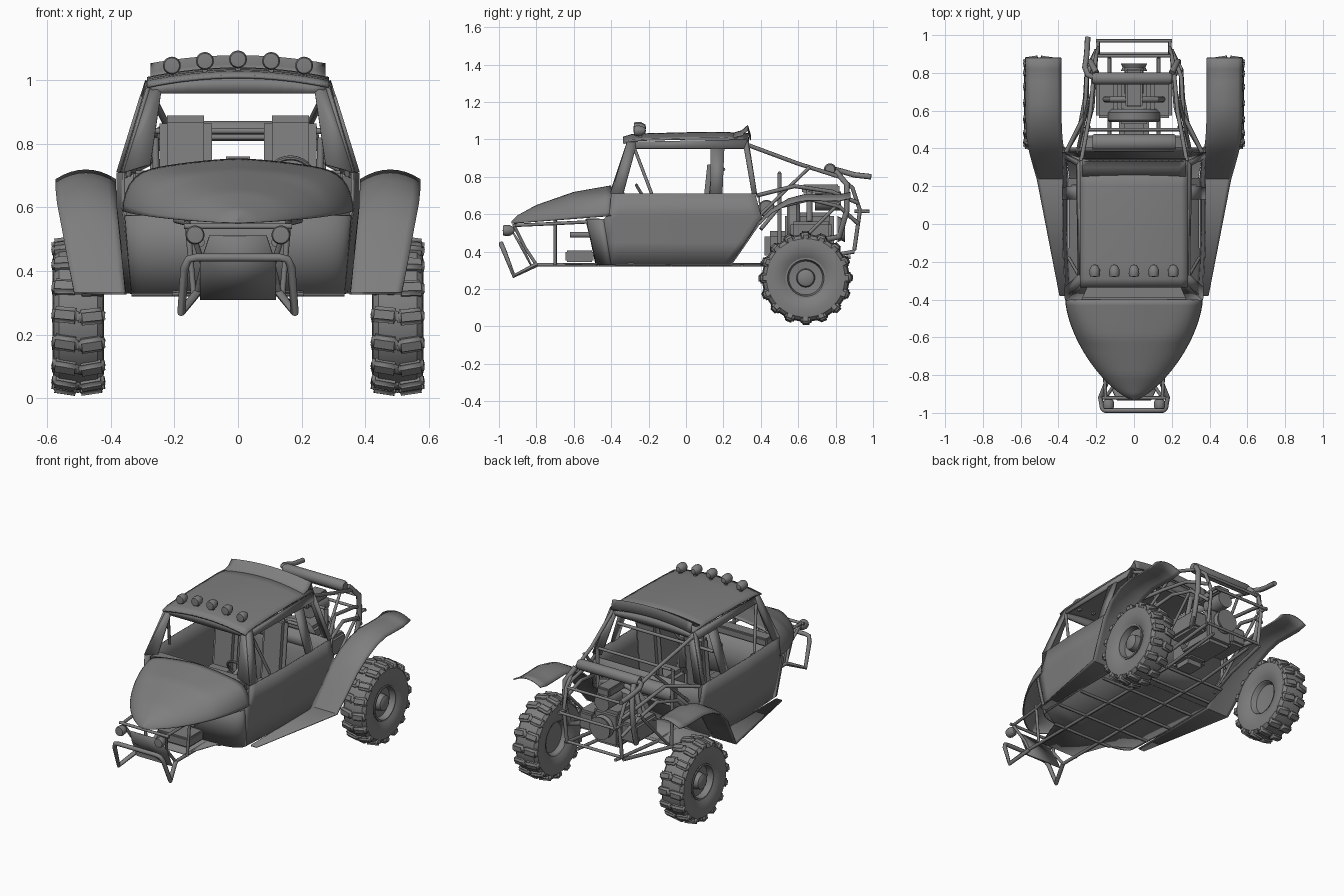
import bpy, bmesh, math
from mathutils import Vector, Matrix

grey = bpy.data.materials.new("body_grey")
grey.diffuse_color = (0.21, 0.21, 0.21, 1)


def finish(ob, thick=0, angle=35):
    """Material, optional sheet thickness and edge-aware smoothing."""
    ob.data.materials.clear()
    ob.data.materials.append(grey)
    if thick:
        m = ob.modifiers.new("sheet", 'SOLIDIFY')
        m.thickness, m.offset = thick, 0
    bpy.ops.object.select_all(action='DESELECT')
    ob.select_set(True)
    bpy.context.view_layer.objects.active = ob
    bpy.ops.object.shade_smooth_by_angle(angle=math.radians(angle))
    return ob


def from_bm(name, bm, thick=0, angle=35):
    me = bpy.data.meshes.new(name)
    bm.to_mesh(me)
    bm.free()
    ob = bpy.data.objects.new(name, me)
    bpy.context.collection.objects.link(ob)
    return finish(ob, thick, angle)


def mesh(name, verts, faces, thick=0, angle=35):
    me = bpy.data.meshes.new(name)
    me.from_pydata([tuple(v) for v in verts], [], faces)
    bm = bmesh.new()
    bm.from_mesh(me)
    bpy.data.meshes.remove(me)
    bmesh.ops.remove_doubles(bm, verts=bm.verts, dist=1e-5)
    bmesh.ops.recalc_face_normals(bm, faces=bm.faces)
    return from_bm(name, bm, thick, angle)


def loft(name, rows, thick=0, angle=35):
    n = len(rows[0])
    faces = [(i*n+j, i*n+j+1, (i+1)*n+j+1, (i+1)*n+j) for i in range(len(rows)-1) for j in range(n-1)]
    return mesh(name, [v for r in rows for v in r], faces, thick, angle)


def box(name, c, size, bevel=0.008, rx=0):
    bm = bmesh.new()
    bmesh.ops.create_cube(bm, size=1, matrix=Matrix.Translation(c) @ Matrix.Rotation(rx, 4, 'X') @ Matrix.Diagonal((*size, 1)))
    if bevel:
        bmesh.ops.bevel(bm, geom=bm.edges[:], offset=bevel, segments=2, affect='EDGES')
    return from_bm(name, bm)


def lathe(name, prof, c, axis, n=32):
    """Spin (radius, offset) points around an axis through c."""
    q = Vector((0, 0, 1)).rotation_difference(Vector(axis))
    rows = [[Vector(c) + q @ Vector((r*math.cos(k*math.tau/n), r*math.sin(k*math.tau/n), a)) for k in range(n+1)] for r, a in prof]
    return loft(name, rows)


def tube(name, pts, r=0.011):
    cu = bpy.data.curves.new(name, 'CURVE')
    cu.dimensions, cu.bevel_depth, cu.bevel_resolution, cu.use_fill_caps = '3D', r, 2, True
    sp = cu.splines.new('POLY')
    sp.points.add(len(pts)-1)
    for p, q in zip(sp.points, pts):
        p.co = (*q, 1)
    ob = bpy.data.objects.new(name, cu)
    bpy.context.collection.objects.link(ob)
    bpy.ops.object.select_all(action='DESELECT')
    ob.select_set(True)
    bpy.context.view_layer.objects.active = ob
    bpy.ops.object.convert(target='MESH')
    return finish(bpy.context.object, angle=50)


def pair(name, pts, r=0.011):
    for s, side in ((-1, "left"), (1, "right")):
        tube(f"{name}_{side}", [(s*x, y, z) for x, y, z in pts], r)


def interp(t, pts):
    for (a, b), (c, d) in zip(pts, pts[1:]):
        if t <= c:
            return b + (d-b)*max(0, (t-a)/(c-a))
    return pts[-1][1]


def hood_w(y):
    t = min(1, max(0, (-y-0.40)/0.53))
    return 0.36*(1-t**1.6)**0.72


def half_w(y, z):
    """Half width of the cab at a point of its side profile."""
    w = hood_w(y) if y < -0.4 else interp(y, [(-0.4, 0.36), (-0.1, 0.378), (0.4, 0.375)])
    return w - max(0, 0.6-z)*0.1 - max(0, z-0.71)*0.31


# Hood: shouldered shell tapering to a blunt nose
rows = []
for i in range(29):
    y = -0.40 - 0.53*math.sin(i/28*math.pi/2)
    w, top = hood_w(y), interp(-y, [(0.4, 0.75), (0.6, 0.715), (0.8, 0.645), (0.9, 0.59), (0.93, 0.56)])
    edge = interp(-y, [(0.4, 0.59), (0.93, 0.55)])
    p = interp(-y, [(0.4, 12), (0.65, 4), (0.93, 2.3)])
    drop = interp(-y, [(0.4, 0.045), (0.93, 0.01)])
    us = [math.sin((j/14-1)*math.pi/2) for j in range(29)]
    rows.append([(w*u, y, edge+(top-edge-drop*abs(u)**1.5)*max(0, 1-abs(u)**p)**0.6) for u in us])
loft("hood", rows, 0.008, 50)

# Cab sides, pillars and roof rails
for s, side in ((-1, "left"), (1, "right")):
    rows = []
    for z, y0, y1 in ((0.33, -0.40, 0.24), (0.45, -0.42, 0.325), (0.575, -0.44, 0.41), (0.60, -0.41, 0.40), (0.71, -0.40, 0.37)):
        ys = [y0+(y1-y0)*k/16 for k in range(17)]
        rows.append([(s*half_w(y, z), y, z) for y in ys])
    loft(f"cab_side_{side}", rows, 0.008)
    for nm, prof in (
        ("front_pillar", [(-0.40, 0.71), (-0.335, 0.71), (-0.27, 0.95), (-0.27, 0.985), (-0.315, 0.985)]),
        ("roof_rail", [(-0.28, 0.95), (0.315, 0.95), (0.33, 0.998), (-0.315, 0.985)]),
        ("door_pillar", [(0.13, 0.71), (0.195, 0.71), (0.205, 0.95), (0.13, 0.95)]),
        ("rear_pillar", [(0.352, 0.71), (0.38, 0.71), (0.33, 0.998), (0.31, 0.95)])):
        mesh(f"{nm}_{side}", [(s*half_w(max(y, -0.39), z), y, z) for y, z in prof], [tuple(range(len(prof)))], 0.012)
    # Windscreen post, rear post
    mesh(f"windscreen_post_{side}", [(s*x, y, z) for x, y, z in ((0.36, -0.40, 0.71), (0.275, -0.395, 0.735), (0.242, -0.32, 0.96), (0.272, -0.31, 0.985))], [(0, 1, 2, 3)], 0.01)
    mesh(f"rear_post_{side}", [(s*x, y, z) for x, y, z in ((0.37, 0.375, 0.71), (0.32, 0.375, 0.71), (0.25, 0.335, 0.96), (0.28, 0.33, 0.995))], [(0, 1, 2, 3)], 0.01)
    # Running board sweeping up into the arched rear fender
    rows = []
    for y, z, a, b in ((-0.38, 0.33, 0.355, 0.395), (0.24, 0.33, 0.35, 0.515), (0.31, 0.43, 0.36, 0.535), (0.385, 0.54, 0.37, 0.555),
                       (0.46, 0.61, 0.38, 0.568), (0.55, 0.655, 0.385, 0.572), (0.64, 0.675, 0.385, 0.572), (0.75, 0.672, 0.385, 0.572), (0.82, 0.672, 0.385, 0.572), (0.88, 0.685, 0.385, 0.572)):
        arch = 0.03*min(1, max(0, (y-0.24)/0.35))
        rows.append([(s*(a+(b-a)*j/8), y, z+arch*(1-(j/4-1)**2)) for j in range(9)])
    loft(f"fender_{side}", rows, 0.008)

# Arched window headers, dashboard, roof and wedge-shaped rear wing
us = [j/8-1 for j in range(17)]
for nm, y in (("windscreen_header", -0.315), ("rear_header", 0.33)):
    loft(nm, [[(0.27*u, y, 0.958) for u in us], [(0.275*u, y, 0.982+0.03*(1-u*u)) for u in us]], 0.012)
box("dashboard", (0, -0.36, 0.69), (0.66, 0.08, 0.05))
loft("roof", [[(0.285*u, y, z+0.03*(1-u*u)) for u in us]
              for y, z in ((-0.335, 0.98), (-0.29, 0.993), (-0.2, 0.998), (0.0, 1.003), (0.2, 1.005), (0.335, 0.998))], 0.01)
loft("rear_wing", [[(0.275*u, y, z+0.025*(1-u*u)) for u in us] for y, z in ((0.25, 1.006), (0.30, 1.022), (0.33, 1.05), (0.345, 0.995))], 0.006)
for i in range(5):
    x = (i-2)*0.104
    z = 1.065-0.45*x*x
    lathe(f"roof_lamp_{i}", [(0, -0.03), (0.024, -0.028), (0.028, -0.015), (0.027, 0.01), (0.015, 0.032), (0, 0.036)], (x, -0.25, z), (0, 1, 0), 20)
    box(f"roof_lamp_foot_{i}", (x, -0.245, z-0.035), (0.015, 0.02, 0.04), 0)

# Rounded front bulkhead, rear bulkhead and floor
rows = []
for z, yb, yf in ((0.33, -0.40, -0.48), (0.45, -0.42, -0.505), (0.575, -0.44, -0.535)):
    w = half_w(yb, z)
    arc = [k/24*math.pi for k in range(25)]
    rows.append([(w*math.copysign(abs(math.cos(a))**0.7, math.cos(a)), yb+(yf-yb)*math.sin(a)**0.8, z) for a in arc])
loft("front_bulkhead", rows, 0.008)
mesh("rear_bulkhead", [(-0.36, 0.39, 0.70), (0.36, 0.39, 0.70), (0.37, 0.40, 0.57), (0.34, 0.24, 0.33), (-0.34, 0.24, 0.33), (-0.37, 0.40, 0.57)], [(0, 1, 2, 5), (5, 2, 3, 4)], 0.008)
stations = ((-0.70, 0.12), (-0.48, 0.20), (-0.40, 0.33), (-0.30, 0.345), (0.24, 0.345), (0.46, 0.29))
loft("floor", [[(u*w, y, 0.335) for u in (-1, 0, 1)] for y, w in stations], 0.006)
for i, y in enumerate((-0.47, -0.28, -0.08, 0.12, 0.30, 0.46)):
    w = interp(y, stations) - 0.01
    tube(f"floor_cross_rail_{i}", [(-w, y, 0.329), (w, y, 0.329)], 0.009)
pair("floor_long_rail", [(0.13, -0.80, 0.33), (0.13, 0.46, 0.33), (0.13, 0.88, 0.37)], 0.01)
pair("rear_lower_rail", [(0.28, 0.40, 0.335), (0.22, 0.62, 0.35), (0.20, 0.90, 0.40)])

# Seats and steering wheel
for x in (-0.165, 0.165):
    side = "left" if x < 0 else "right"
    box(f"seat_base_{side}", (x, 0.0, 0.45), (0.18, 0.24, 0.12), 0.025)
    box(f"seat_back_{side}", (x, 0.12, 0.66), (0.165, 0.055, 0.46), 0.025, math.radians(-6))
lathe("steering_wheel", [(0.07+0.008*math.cos(a), 0.008*math.sin(a)) for a in [k*math.tau/8 for k in range(9)]], (0.165, -0.23, 0.695), (0, 0.85, 0.5), 24)
tube("steering_column", [(0.165, -0.23, 0.695), (0.165, -0.37, 0.63)], 0.012)
pair("cab_brace", [(0.345, -0.18, 0.70), (0.29, -0.275, 0.95)], 0.009)
tube("harness_bar", [(-0.33, 0.20, 0.84), (0.33, 0.20, 0.84)], 0.01)

# Nose frame, bumper hoop, grille plate, headlamps
tube("bumper_hoop", [(-0.13, -0.80, 0.33), (-0.178, -0.92, 0.27), (-0.168, -0.975, 0.41), (-0.155, -0.987, 0.437), (-0.13, -0.987, 0.442),
                     (0.13, -0.987, 0.442), (0.155, -0.987, 0.437), (0.168, -0.975, 0.41), (0.178, -0.92, 0.27), (0.13, -0.80, 0.33)], 0.013)
mesh("grille_plate", [(-0.12, -0.82, 0.31), (0.12, -0.82, 0.31), (0.12, -0.87, 0.42), (0.09, -0.93, 0.51), (-0.09, -0.93, 0.51), (-0.12, -0.87, 0.42)], [tuple(range(6))], 0.008)
tube("nose_cross_bar", [(-0.17, -0.92, 0.54), (0.17, -0.92, 0.54)], 0.009)
pair("nose_diagonal", [(0.15, -0.92, 0.54), (0.11, -0.86, 0.42), (0.13, -0.80, 0.33)], 0.009)
pair("nose_upright", [(0.14, -0.70, 0.33), (0.16, -0.70, 0.57)], 0.009)
pair("nose_upper_rail", [(0.15, -0.92, 0.54), (0.16, -0.70, 0.55), (0.2, -0.50, 0.56)], 0.009)
box("pedal_box", (0, -0.57, 0.375), (0.22, 0.15, 0.06))
for s, side in ((-1, "left"), (1, "right")):
    lathe(f"headlamp_{side}", [(0, -0.03), (0.026, -0.028), (0.03, -0.015), (0.028, 0.01), (0.015, 0.03), (0, 0.034)], (s*0.135, -0.95, 0.513), (0, 1, 0), 20)
    tube(f"front_damper_{side}", [(s*0.12, -0.62, 0.49), (s*0.12, -0.48, 0.49)], 0.016)

# Rear wheels: tyre, dished rim, hub and rounded lugs
for s, side in ((-1, "left"), (1, "right")):
    c = Vector((s*0.502, 0.64, 0.259))
    lathe(f"tyre_{side}", [(0.10, -0.055), (0.13, -0.073), (0.175, -0.081), (0.21, -0.077), (0.227, -0.06), (0.234, 0),
                           (0.227, 0.06), (0.21, 0.077), (0.175, 0.081), (0.13, 0.073), (0.10, 0.055)], c, (s, 0, 0), 48)
    lathe(f"rim_{side}", [(0, -0.02), (0.09, -0.03), (0.104, -0.06), (0.108, 0.066), (0.098, 0.066), (0.09, 0.03), (0.05, 0.025), (0.045, 0.06), (0.03, 0.068), (0, 0.068)], c, (s, 0, 0), 32)
    bm = bmesh.new()
    for k in range(16):
        for e in (-1, 1):
            m = (Matrix.Translation(c) @ Matrix.Rotation((k+e*0.03)*math.tau/16, 4, 'X') @ Matrix.Translation((e*0.04, 0, 0.226))
                 @ Matrix.Rotation(e*0.1, 4, 'Z') @ Matrix.Rotation(e*0.15, 4, 'Y') @ Matrix.Diagonal((0.086, 0.05, 0.042, 1)))
            bmesh.ops.create_cube(bm, size=1, matrix=m)
    bmesh.ops.bevel(bm, geom=bm.edges[:], offset=0.011, segments=3, affect='EDGES')
    from_bm(f"tyre_lugs_{side}", bm, angle=60)

# Rear tube cage
pair("cage_top", [(0.28, 0.33, 0.97), (0.23, 0.60, 0.87), (0.21, 0.82, 0.80), (0.20, 0.89, 0.74), (0.19, 0.93, 0.62), (0.19, 0.90, 0.41)])
pair("cage_mid", [(0.36, 0.38, 0.70), (0.26, 0.58, 0.75), (0.25, 0.78, 0.72), (0.20, 0.92, 0.66)])
pair("cage_arch", [(0.35, 0.40, 0.52), (0.29, 0.50, 0.64), (0.26, 0.66, 0.68), (0.25, 0.82, 0.64), (0.20, 0.92, 0.55)])
pair("cage_upright", [(0.25, 0.50, 0.34), (0.26, 0.50, 0.82)])
pair("cage_diagonal", [(0.30, 0.38, 0.58), (0.24, 0.66, 0.85)], 0.009)
pair("cage_lower_diagonal", [(0.24, 0.50, 0.34), (0.25, 0.82, 0.66)], 0.009)
pair("rear_bumper_stub", [(0.19, 0.90, 0.615), (0.19, 0.98, 0.615)], 0.009)
for i, (w, y, z) in enumerate(((0.25, 0.50, 0.82), (0.20, 0.89, 0.74), (0.20, 0.97, 0.615), (0.20, 0.90, 0.41), (0.25, 0.50, 0.60))):
    tube(f"cage_cross_bar_{i}", [(-w, y, z), (w, y, z)], 0.009)

# Fuel tank, engine, exhaust
lathe("fuel_tank", [(0, -0.22), (0.04, -0.22), (0.046, -0.21), (0.046, 0.21), (0.04, 0.22), (0, 0.22)], (0, 0.43, 0.63), (1, 0, 0), 24)
box("engine_block", (0, 0.66, 0.50), (0.18, 0.26, 0.22), 0.02)
box("gearbox", (0, 0.50, 0.43), (0.16, 0.16, 0.16), 0.03)
lathe("clutch_housing", [(0, -0.03), (0.13, -0.03), (0.14, -0.02), (0.14, 0.02), (0.12, 0.04), (0, 0.04)], (0, 0.57, 0.53), (0, 1, 0))
lathe("crank_pulley", [(0, -0.02), (0.07, -0.02), (0.06, 0), (0.07, 0.02), (0, 0.02)], (0, 0.83, 0.52), (0, 1, 0), 24)
lathe("alternator", [(0, -0.07), (0.05, -0.07), (0.05, 0.07), (0, 0.07)], (0, 0.76, 0.67), (0, 1, 0), 20)
box("air_box", (0, 0.72, 0.735), (0.09, 0.20, 0.05))
for s, side in ((-1, "left"), (1, "right")):
    box(f"cylinder_head_{side}", (s*0.145, 0.67, 0.50), (0.11, 0.22, 0.12), 0.015)
    tube(f"intake_{side}", [(s*0.04, 0.66, 0.73), (s*0.12, 0.66, 0.71), (s*0.15, 0.66, 0.56)], 0.016)
    tube(f"header_pipe_{side}", [(s*0.17, 0.72, 0.46), (s*0.23, 0.82, 0.48), (s*0.235, 0.86, 0.62), (s*0.23, 0.86, 0.76), (s*0.20, 0.80, 0.83)], 0.016)
lathe("muffler", [(0, -0.21), (0.025, -0.21), (0.032, -0.195), (0.032, 0.195), (0.025, 0.21), (0, 0.21)], (-0.01, 0.77, 0.84), (1, 0, 0), 24)
tube("tail_pipe", [(-0.20, 0.77, 0.84), (-0.245, 0.79, 0.84), (-0.26, 0.83, 0.83), (-0.25, 0.90, 0.81), (-0.245, 0.99, 0.80)], 0.015)
